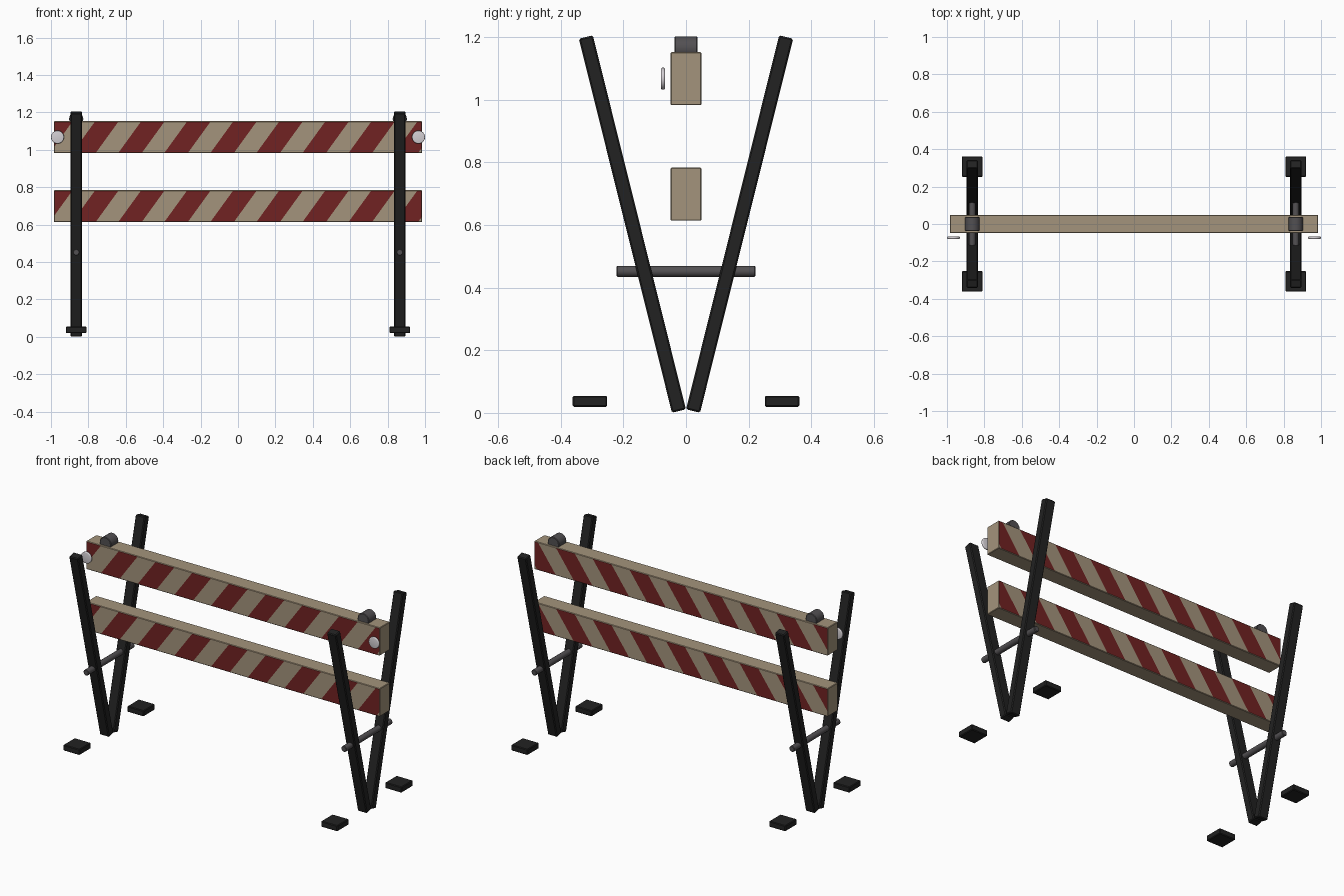
import bpy, bmesh, math
from mathutils import Vector, Matrix

if "Cube" in bpy.data.objects:
    bpy.data.objects.remove(bpy.data.objects["Cube"])


def material(name, rgb):
    m = bpy.data.materials.new(name)
    m.diffuse_color = (*rgb, 1)
    m.use_nodes = True
    m.node_tree.nodes["Principled BSDF"].inputs["Base Color"].default_value = m.diffuse_color
    return m


TAN = material("weathered tan", (0.37, 0.295, 0.20))
RED = material("dark red", (0.165, 0.016, 0.016))
BLACK = material("black metal", (0.016, 0.016, 0.016))
GREY = material("dark grey", (0.085, 0.08, 0.085))
WHITE = material("reflector white", (0.65, 0.62, 0.65))


def finish(bm, name, mats, smooth=False):
    bmesh.ops.recalc_face_normals(bm, faces=bm.faces)
    me = bpy.data.meshes.new(name)
    bm.to_mesh(me)
    bm.free()
    ob = bpy.data.objects.new(name, me)
    bpy.context.collection.objects.link(ob)
    for m in mats:
        me.materials.append(m)
    if smooth:
        bpy.ops.object.select_all(action='DESELECT')
        ob.select_set(True)
        bpy.context.view_layer.objects.active = ob
        bpy.ops.object.shade_smooth_by_angle(angle=math.radians(40))
    return ob


def box_bm(size, matrix, bevel):
    bm = bmesh.new()
    bmesh.ops.create_cube(bm, size=1)
    bmesh.ops.scale(bm, vec=size, verts=bm.verts)
    bmesh.ops.bevel(bm, geom=bm.edges[:], offset=bevel, segments=1, affect='EDGES')
    bmesh.ops.transform(bm, matrix=matrix, verts=bm.verts)
    return bm


def rod(name, loc, radius, length, mat, sides, bevel=0.0, segments=1):
    """Cylinder along y."""
    bm = bmesh.new()
    bmesh.ops.create_cone(bm, cap_ends=True, segments=sides, radius1=radius,
                          radius2=radius, depth=length)
    if bevel:
        rims = [e for e in bm.edges if abs(e.verts[0].co.z - e.verts[1].co.z) < 1e-6]
        bmesh.ops.bevel(bm, geom=rims, offset=bevel, segments=segments,
                        profile=0.5, affect='EDGES')
    bmesh.ops.transform(bm, verts=bm.verts,
                        matrix=Matrix.Translation(loc) @ Matrix.Rotation(math.pi / 2, 4, 'X'))
    return finish(bm, name, [mat], True)


# Planks with slanted red stripes on the front and back faces
HALF, PERIOD, START, DUTY = 0.985, 0.24625, 0.40, 0.51


def plank(name, z0, z1):
    height, run = z1 - z0, PERIOD * 0.5
    bm = box_bm((2 * HALF, 0.098, height),
                Matrix.Translation((0, 0, (z0 + z1) / 2)), 0.003)
    normal = Vector((height, 0, -run)).normalized()
    for k in range(-2, 10):
        for edge in (START, START + DUTY):
            x = -HALF + (k + edge) * PERIOD
            bmesh.ops.bisect_plane(bm, geom=bm.verts[:] + bm.edges[:] + bm.faces[:],
                                   plane_co=(x, 0, z0), plane_no=normal, dist=1e-5)
    bm.normal_update()
    for f in bm.faces:
        if abs(f.normal.y) > 0.9:
            c = f.calc_center_median()
            phase = (c.x + HALF - run * (c.z - z0) / height) / PERIOD - START
            f.material_index = 1 if phase % 1 < DUTY else 0
    finish(bm, name, [TAN, RED])


plank("upper_plank", 0.983, 1.153)
plank("lower_plank", 0.614, 0.784)

for side, sx in (("left", -1), ("right", 1)):
    x = 0.865 * sx
    for end, sy in (("front", -1), ("back", 1)):
        # Splayed leg
        low, high = Vector((x, 0.0225 * sy, 0.006)), Vector((x, 0.320 * sy, 1.201))
        rot = (high - low).to_track_quat('Z', 'Y').to_matrix().to_4x4()
        tilt = Matrix.Rotation(-sy * math.atan2(0.2975, 1.195), 4, 'X')
        finish(box_bm((0.062, 0.046, (high - low).length),
                      Matrix.Translation((low + high) / 2) @ tilt, 0.005),
               f"{end}_{side}_leg", [BLACK])
        # Rubber foot pad
        finish(box_bm((0.11, 0.11, 0.035),
                      Matrix.Translation((x, 0.307 * sy, 0.037)), 0.004),
               f"{end}_{side}_foot", [BLACK])
    # Cross bar, top cap and reflector
    rod(f"{side}_cross_bar", (x, 0, 0.452), 0.0175, 0.444, GREY, 16, 0.003)
    rod(f"{side}_top_cap", (x, 0, 1.165), 0.038, 0.074, GREY, 20, 0.003)
    rod(f"{side}_reflector", (0.965 * sx, -0.0735, 1.068), 0.035, 0.013, WHITE, 24, 0.005, 3)
